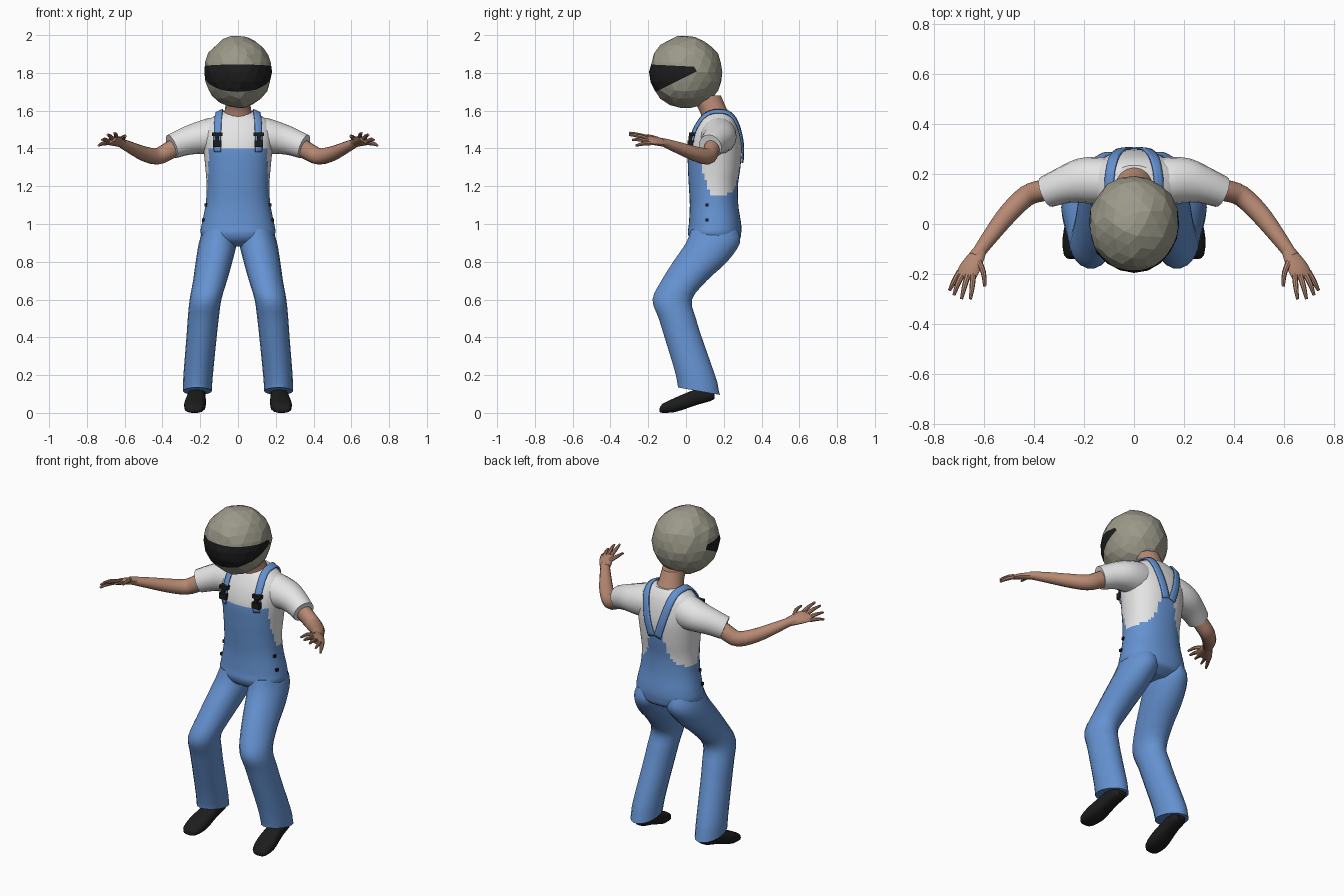
import bpy, bmesh, math, random
from mathutils import Vector

if "Cube" in bpy.data.objects:
    bpy.data.objects.remove(bpy.data.objects["Cube"])

random.seed(4)


def material(name, r, g, b):
    m = bpy.data.materials.new(name)
    m.diffuse_color = (r, g, b, 1)
    m.use_nodes = True
    m.node_tree.nodes["Principled BSDF"].inputs["Base Color"].default_value = m.diffuse_color
    return m


BLUE = material("denim blue", 0.13, 0.29, 0.64)
WHITE = material("shirt white", 0.78, 0.78, 0.78)
SKIN = material("skin", 0.47, 0.25, 0.17)
BLACK = material("black", 0.012, 0.012, 0.012)
GREY = material("warm grey", 0.33, 0.32, 0.25)


def spline(rows, n):
    """Catmull-Rom samples through rows of numbers."""
    out = []
    for i in range(len(rows) - 1):
        a, b, c, d = (rows[max(i - 1, 0)], rows[i], rows[i + 1], rows[min(i + 2, len(rows) - 1)])
        for k in range(n):
            t = k / n
            out.append([q + 0.5 * t * (r - p + t * (2*p - 5*q + 4*r - s + t * (3*(q - r) + s - p)))
                        for p, q, r, s in zip(a, b, c, d)])
    return out + [list(rows[-1])]


def oval(centre, u, v, seg, power=2.0):
    pts = []
    for i in range(seg):
        a = 2 * math.pi * i / seg
        c, s = math.cos(a), math.sin(a)
        pts.append(Vector(centre) + u * math.copysign(abs(c) ** (2 / power), c)
                   + v * math.copysign(abs(s) ** (2 / power), s))
    return pts


def finish(name, bm, mats, mirror=False, angle=40):
    bmesh.ops.recalc_face_normals(bm, faces=bm.faces[:])
    me = bpy.data.meshes.new(name)
    bm.to_mesh(me)
    bm.free()
    ob = bpy.data.objects.new(name, me)
    bpy.context.collection.objects.link(ob)
    for m in mats:
        me.materials.append(m)
    if angle:
        bpy.ops.object.select_all(action='DESELECT')
        ob.select_set(True)
        bpy.context.view_layer.objects.active = ob
        bpy.ops.object.shade_smooth_by_angle(angle=math.radians(angle))
    if mirror:
        ob.modifiers.new("mirror", 'MIRROR').use_clip = False
    return ob


def loft(rings):
    bm = bmesh.new()
    vs = [[bm.verts.new(p) for p in r] for r in rings]
    n = len(vs[0])
    for a, b in zip(vs, vs[1:]):
        for i in range(n):
            bm.faces.new((a[i], a[(i + 1) % n], b[(i + 1) % n], b[i]))
    bm.faces.new(vs[0])
    bm.faces.new(vs[-1])
    return bm


def tube(name, rows, mat, seg=12, n=3, roll=0.0):
    """Rows of x, y, z, side radius, up radius; mirrored across x."""
    rows = spline(rows, n)
    rings = []
    for i, r in enumerate(rows):
        t = (Vector(rows[min(i + 1, len(rows) - 1)][:3]) - Vector(rows[max(i - 1, 0)][:3])).normalized()
        side = t.cross(Vector((0, 0, 1))).normalized()
        up = side.cross(t)
        u = side * math.cos(roll) + up * math.sin(roll)
        v = up * math.cos(roll) - side * math.sin(roll)
        rings.append(oval(r[:3], u * r[3], v * r[4], seg))
    return finish(name, loft(rings), [mat], True)


# Torso: z, front y, back y, half width
TORSO = [(0.88, .08, .23, .09), (0.91, .03, .28, .17), (0.95, .01, .292, .197), (1.0, .015, .292, .192),
         (1.1, .02, .277, .172), (1.2, .015, .275, .166), (1.3, .01, .288, .173), (1.4, .01, .295, .183),
         (1.48, .03, .285, .188), (1.54, .06, .268, .165), (1.575, .085, .25, .12), (1.595, .11, .235, .08)]
bm = loft([oval((0, (f + b) / 2, z), Vector((w, 0, 0)), Vector((0, (b - f) / 2, 0)), 56, 2.2)
           for z, f, b, w in spline(TORSO, 6)])
# Overall edge height by angle round the body, 0 = front
EDGE = [(0, 1.4), (.95, 1.4), (1.12, 1.27), (1.45, 1.15), (2.3, 1.16), (2.7, 1.22), (2.9, 1.34), (3.2, 1.36)]
for f in bm.faces:
    c = f.calc_center_median()
    a = math.atan2(abs(c.x) / .18, -(c.y - .15) / .14)
    for (a0, z0), (a1, z1) in zip(EDGE, EDGE[1:]):
        if a0 <= a <= a1:
            f.material_index = int(c.z > z0 + (z1 - z0) * (a - a0) / (a1 - a0))
torso = finish("torso", bm, [BLUE, WHITE])

# Trouser legs: z, x, y, half width, half depth
LEG = [(0.97, .1, .15, .085, .125), (0.9, .107, .143, .1, .145), (0.8, .127, .075, .097, .145),
       (0.7, .148, -.01, .09, .122), (0.6, .172, -.073, .084, .106), (0.5, .184, -.046, .082, .1),
       (0.4, .193, -.015, .08, .1), (0.2, .211, .05, .078, .105), (0.115, .215, .068, .076, .113)]
finish("trouser_leg", loft([oval((x, y, z), Vector((w, 0, 0)), Vector((0, d, -.02 * (z < .15))), 18)
                            for z, x, y, w, d in spline(LEG, 3)]), [BLUE], True)

# Shoes: y, bottom z, top z, half width, x
SHOE = [(-.14, .004, .022, .025, .235), (-.125, 0, .048, .047, .233), (-.06, .003, .08, .058, .228),
        (.01, .025, .11, .052, .222), (.07, .045, .13, .046, .218), (.13, .062, .13, .042, .214),
        (.152, .075, .11, .025, .212)]
finish("shoe", loft([oval((x, y, (a + b) / 2), Vector((w, 0, 0)), Vector((0, 0, (b - a) / 2)), 14, 2.7)
                     for y, a, b, w, x in spline(SHOE, 2)]), [BLACK], True)

# Sleeves, arms and hands
tube("sleeve", [(.08, .17, 1.475, .09, .09), (.14, .173, 1.465, .095, .097), (.21, .173, 1.455, .09, .085),
                (.28, .155, 1.437, .074, .074), (.35, .128, 1.41, .064, .066)], WHITE, 16)
tube("arm", [(.3, .145, 1.425, .045, .05), (.37, .133, 1.385, .043, .047), (.43, .112, 1.358, .042, .044),
             (.5, .045, 1.373, .04, .039), (.56, -.03, 1.4, .034, .032), (.615, -.105, 1.427, .027, .024),
             (.63, -.13, 1.435, .028, .02)], SKIN, 14)
tube("palm", [(.615, -.105, 1.428, .028, .022), (.635, -.14, 1.435, .037, .02), (.658, -.18, 1.441, .044, .018),
              (.675, -.212, 1.443, .042, .013)], SKIN, 12, 3, 0.4)
FINGERS = [("thumb", (.62, -.15, 1.45), (.602, -.195, 1.463), (.597, -.25, 1.465)),
           ("index_finger", (.643, -.2, 1.457), (.647, -.25, 1.472), (.654, -.3, 1.483)),
           ("middle_finger", (.665, -.205, 1.45), (.678, -.25, 1.466), (.69, -.3, 1.472)),
           ("ring_finger", (.685, -.2, 1.438), (.705, -.24, 1.447), (.72, -.285, 1.445)),
           ("little_finger", (.697, -.19, 1.428), (.72, -.23, 1.425), (.738, -.265, 1.415))]
for name, a, b, c in FINGERS:
    tube(name, [(*a, .012, .012), (*b, .0105, .0105), (*c, .006, .006)], SKIN, 8)

# Neck leaning forward to the head
finish("neck", loft([oval((0, y, z), Vector((r, 0, 0)), Vector((0, d, 0)), 16) for z, y, r, d in
                     ((1.53, .165, .085, .085), (1.585, .155, .078, .077), (1.61, .14, .068, .075),
                      (1.68, .11, .064, .075))]), [SKIN])

# Faceted round head covering with a dark jagged band round the front
bm = bmesh.new()
bmesh.ops.create_icosphere(bm, subdivisions=3, radius=1)
for v in bm.verts:
    k = 1 + random.uniform(-.025, .02)
    v.co = Vector((v.co.x * .181 * k, v.co.y * .195 * k, 1.805 + v.co.z * .193 * k))
low = (Vector((0, -.2, 1.68)), Vector((0, -.5, 1)))
high = (Vector((0, -.2, 1.845)), Vector((0, .05, 1)))
for co, no in (low, high):
    bmesh.ops.bisect_plane(bm, geom=bm.verts[:] + bm.edges[:] + bm.faces[:], plane_co=co, plane_no=no)
for f in bm.faces:
    c = f.calc_center_median()
    if c.y < .05 and (c - low[0]).dot(low[1]) > 0 > (c - high[0]).dot(high[1]):
        f.material_index = 1
finish("head_cover", bm, [GREY, BLACK], False, 0)

# Shoulder straps hugging the torso
path = spline([(.112, .02, 1.38), (.113, .03, 1.48), (.11, .07, 1.56), (.104, .12, 1.595), (.1, .18, 1.6),
               (.09, .24, 1.58), (.075, .28, 1.52), (.048, .3, 1.42), (.02, .3, 1.33)], 4)
bm = bmesh.new()
prev = None
for i, p in enumerate(path):
    t = (Vector(path[min(i + 1, len(path) - 1)]) - Vector(path[max(i - 1, 0)])).normalized()
    s = (Vector((1, 0, 0)) - t * t.x).normalized() * .022
    row = [bm.verts.new(Vector(p) + s * k) for k in (-1, -.33, .33, 1)]
    if prev:
        for j in range(3):
            bm.faces.new((prev[j], prev[j + 1], row[j + 1], row[j]))
    prev = row
strap = finish("strap", bm, [BLUE])
wrap = strap.modifiers.new("hug", 'SHRINKWRAP')
wrap.target = torso
wrap.wrap_mode = 'ABOVE_SURFACE'
wrap.offset = .01
strap.modifiers.new("thickness", 'SOLIDIFY').thickness = .008
strap.modifiers["thickness"].offset = 0
strap.modifiers.new("mirror", 'MIRROR')


def box(name, centre, size, mat):
    bm = bmesh.new()
    bmesh.ops.create_cube(bm, size=1)
    for v in bm.verts:
        v.co = Vector(centre) + Vector([a * b for a, b in zip(v.co, size)])
    return finish(name, bm, [mat], True, 0)


# Strap buckles and hip buttons
box("buckle_plate", (.11, .022, 1.425), (.046, .03, .035), BLACK)
box("buckle_bar", (.11, .03, 1.475), (.054, .03, .02), BLACK)
box("buckle_stem", (.11, .027, 1.45), (.02, .03, .03), BLACK)
for z, w in ((1.1, .172), (1.02, .187)):
    box("hip_button", (w - .003, .11, z), (.015, .016, .016), BLACK)
